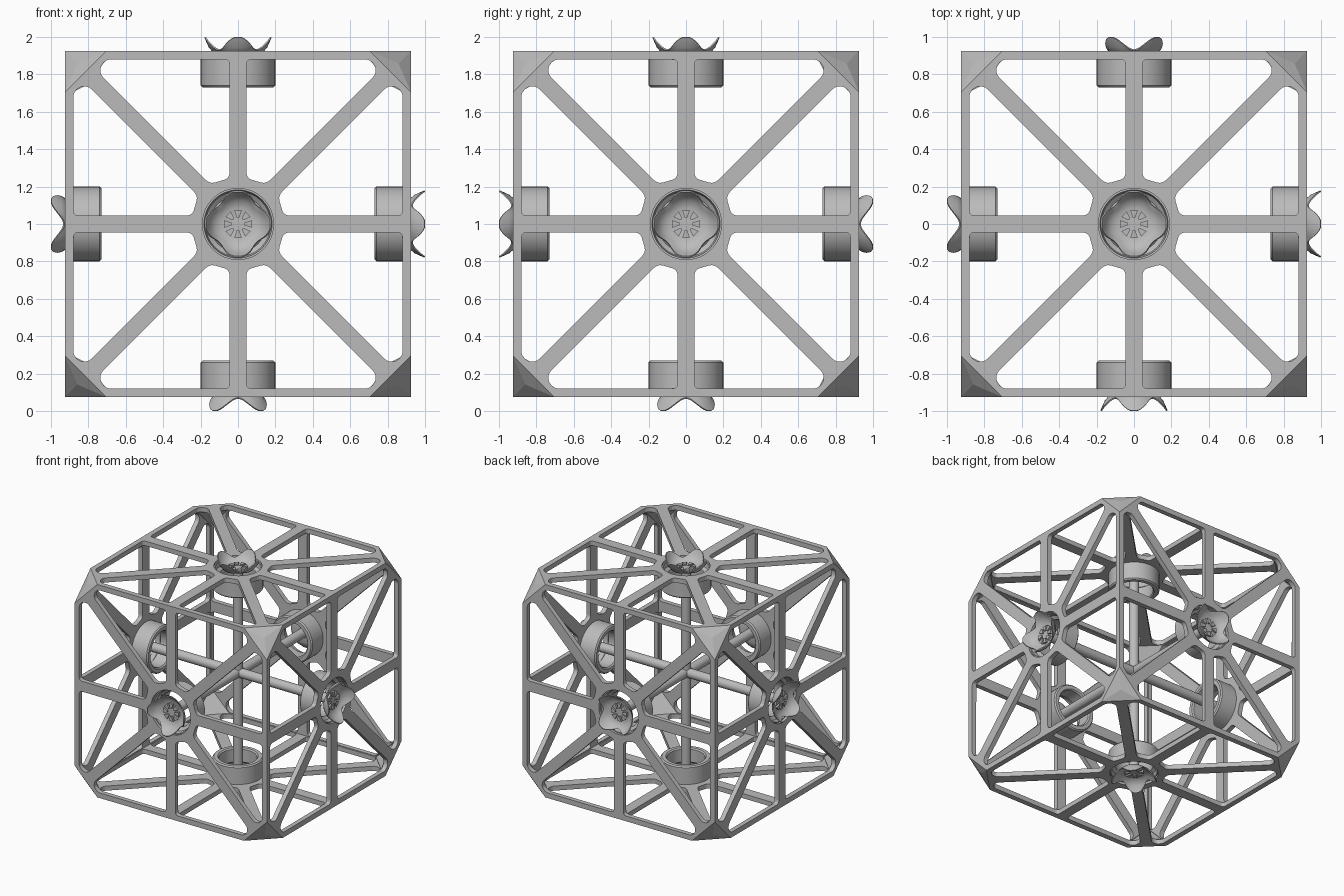
import bpy, bmesh
from math import sin, cos, pi, radians
from mathutils import Matrix, Vector

cube = bpy.data.objects.get("Cube")
if cube:
    bpy.data.objects.remove(cube)

HALF, CUT, THICK, BAR = 0.925, 0.705, 0.04, 0.045
CENTRE = Matrix.Translation((0, 0, 1))

grey = bpy.data.materials.new("plain_grey")
grey.use_nodes = True
colour = (0.5, 0.5, 0.5, 1)
grey.diffuse_color = colour
grey.node_tree.nodes["Principled BSDF"].inputs["Base Color"].default_value = colour


def mesh_from(bm, name, smooth=True):
    bmesh.ops.remove_doubles(bm, verts=bm.verts, dist=0.0001)
    bmesh.ops.recalc_face_normals(bm, faces=bm.faces)
    for f in bm.faces:
        f.smooth = smooth
    if smooth:
        for e in bm.edges:
            e.smooth = len(e.link_faces) == 2 and e.calc_face_angle(0) < radians(35)
    me = bpy.data.meshes.new(name)
    bm.to_mesh(me)
    bm.free()
    me.materials.clear()
    me.materials.append(grey)
    return me


def place(name, me, matrix):
    ob = bpy.data.objects.new(name, me)
    ob.matrix_world = CENTRE @ matrix
    bpy.context.collection.objects.link(ob)


def lathe(bm, profile, steps=48, closed=True):
    """Turn (radius, height) points round z."""
    rings = [[bm.verts.new((r * cos(2 * pi * i / steps), r * sin(2 * pi * i / steps), h))
              for i in range(steps)] for r, h in profile]
    pairs = list(zip(rings, rings[1:] + rings[:1])) if closed else list(zip(rings, rings[1:]))
    for a, b in pairs:
        for i in range(steps):
            j = (i + 1) % steps
            bm.faces.new((a[i], a[j], b[j], b[i]))
    return rings


def rounded(points, size=0.03):
    """Replace each corner of a polygon with a small fillet."""
    out = []
    for i, p in enumerate(points):
        a, b = points[i - 1] - p, points[(i + 1) % len(points)] - p
        s = min(size, a.length * 0.4, b.length * 0.4)
        a, b = p + a.normalized() * s, p + b.normalized() * s
        out += [a.lerp(p, t).lerp(p.lerp(b, t), t) for t in (0, 0.33, 0.67, 1)]
    return out


# Face panel: octagon outline with eight windows and a round hub opening
def face_panel():
    cu = bpy.data.curves.new("panel_outline", 'CURVE')
    cu.dimensions, cu.fill_mode, cu.extrude = '2D', 'BOTH', THICK / 2

    def loop(points):
        sp = cu.splines.new('POLY')
        sp.points.add(len(points) - 1)
        for q, p in zip(sp.points, points):
            q.co = (p[0], p[1], 0, 1)
        sp.use_cyclic_u = True

    loop([(sx * a, sy * b) for sx, sy, first in ((1, 1, 0), (-1, 1, 1), (-1, -1, 0), (1, -1, 1))
          for a, b in (((HALF, CUT), (CUT, HALF)) if not first else ((CUT, HALF), (HALF, CUT)))])
    loop([(0.19 * cos(2 * pi * i / 48), 0.19 * sin(2 * pi * i / 48)) for i in range(48)])
    edge, slant = HALF - BAR, BAR * 2 ** 0.5
    window = rounded([Vector(p) for p in (
        (0.245, BAR), (edge, BAR), (edge, 0.70), (0.845, 0.735),
        (0.735 + slant, 0.735), (0.15 + slant, 0.15))])
    for k in range(4):
        turn = Matrix.Rotation(k * pi / 2, 2)
        loop([turn @ p for p in window])
        loop([turn @ Vector((p.y, p.x)) for p in window])
    ob = bpy.data.objects.new("panel_outline", cu)
    bpy.context.collection.objects.link(ob)
    me = bpy.data.meshes.new_from_object(ob.evaluated_get(bpy.context.evaluated_depsgraph_get()))
    bm = bmesh.new()
    bm.from_mesh(me)
    bpy.data.objects.remove(ob)
    bpy.data.curves.remove(cu)
    bpy.data.meshes.remove(me)
    inner = HALF - THICK
    for v in bm.verts:                       # mitre the back edge
        if v.co.z < 0:
            v.co.x = max(-inner, min(inner, v.co.x))
            v.co.y = max(-inner, min(inner, v.co.y))
        v.co.z += HALF - THICK / 2
    return mesh_from(bm, "face_panel", False)


# Ducted ring behind each hub opening
def duct():
    bm = bmesh.new()
    lathe(bm, [(0.15, 0.74), (0.16, 0.73), (0.19, 0.73), (0.2, 0.74),
               (0.2, 0.905), (0.182, 0.905), (0.175, 0.87), (0.15, 0.85)])
    return mesh_from(bm, "duct_ring")


# Scalloped crown with four raised tips
def crown():
    bm = bmesh.new()
    steps = 64
    rows = []
    for r, h, scallop, rise in ((0.085, 0.905, 0, 0), (0.12, 0.918, 0.004, 0),
                                (0.14, 0.94, 0.012, 0.010), (0.158, 0.969, 0.016, 0.031)):
        row = []
        for i in range(steps):
            c = min(1, 1.1 * cos(8 * pi * i / steps))
            rad = r + scallop * c - 0.12 * scallop * cos(16 * pi * i / steps)
            a = 2 * pi * i / steps
            row.append(bm.verts.new((rad * cos(a), rad * sin(a), h + rise * c)))
        rows.append(row)
    for a, b in zip(rows, rows[1:]):
        for i in range(steps):
            j = (i + 1) % steps
            bm.faces.new((a[i], a[j], b[j], b[i]))
    bm.faces.new(rows[0])
    bmesh.ops.recalc_face_normals(bm, faces=bm.faces)
    bmesh.ops.solidify(bm, geom=bm.faces[:], thickness=0.008)
    return mesh_from(bm, "crown")


# Eight small wedges round the crown centre
def wedges():
    bm = bmesh.new()
    for k in range(8):
        turn = Matrix.Rotation(k * pi / 4, 3, 'Z')
        low = [bm.verts.new(turn @ Vector((x, y, 0.9))) for x, y in
               ((0.035, -0.007), (0.075, -0.02), (0.075, 0.02), (0.035, 0.007))]
        f = bm.faces.new(low)
        top = bmesh.ops.extrude_face_region(bm, geom=[f])["geom"]
        bmesh.ops.translate(bm, verts=[g for g in top if isinstance(g, bmesh.types.BMVert)],
                            vec=(0, 0, 0.022))
    return mesh_from(bm, "crown_wedges", False)


# Axle along one axis
def axle():
    bm = bmesh.new()
    bmesh.ops.create_cone(bm, cap_ends=True, segments=32, radius1=0.04, radius2=0.04, depth=1.82)
    return mesh_from(bm, "axle")


# Low pyramid closing a cut corner
def corner_cap():
    bm = bmesh.new()
    tri = [Vector((HALF, HALF, CUT)), Vector((CUT, HALF, HALF)), Vector((HALF, CUT, HALF))]
    out = Vector((1, 1, 1)).normalized()
    mid = sum(tri, Vector()) / 3
    front = [bm.verts.new(p) for p in tri]
    back = [bm.verts.new(p - out * 0.04) for p in tri]
    peak = bm.verts.new(mid + out * 0.012)
    for i in range(3):
        j = (i + 1) % 3
        bm.faces.new((front[i], front[j], peak))
        bm.faces.new((front[i], front[j], back[j], back[i]))
    bm.faces.new(back)
    return mesh_from(bm, "corner_cap", False)


panel_me, duct_me, crown_me, wedge_me = face_panel(), duct(), crown(), wedges()
sides = {"top": ('X', 0, 0), "bottom": ('X', 180, 1), "front": ('X', 90, 0),
         "back": ('X', -90, 1), "left": ('Y', 90, 0), "right": ('Y', -90, 1)}
for side, (axis, angle, turned) in sides.items():
    m = Matrix.Rotation(radians(angle), 4, axis)
    twist = m @ Matrix.Rotation(turned * pi / 4, 4, 'Z')
    place(side + "_panel", panel_me, m)
    place(side + "_duct_ring", duct_me, m)
    place(side + "_crown", crown_me, twist)
    place(side + "_crown_wedges", wedge_me, twist)

axle_me = axle()
for name, axis, angle in (("upright", 'X', 0), ("long", 'X', 90), ("cross", 'Y', 90)):
    place(name + "_axle", axle_me, Matrix.Rotation(radians(angle), 4, axis))

cap_me = corner_cap()
for level, flip in (("upper", 0), ("lower", pi)):
    for k in range(4):
        m = Matrix.Rotation(k * pi / 2, 4, 'Z') @ Matrix.Rotation(flip, 4, 'X')
        place(f"{level}_corner_cap_{k + 1}", cap_me, m)
